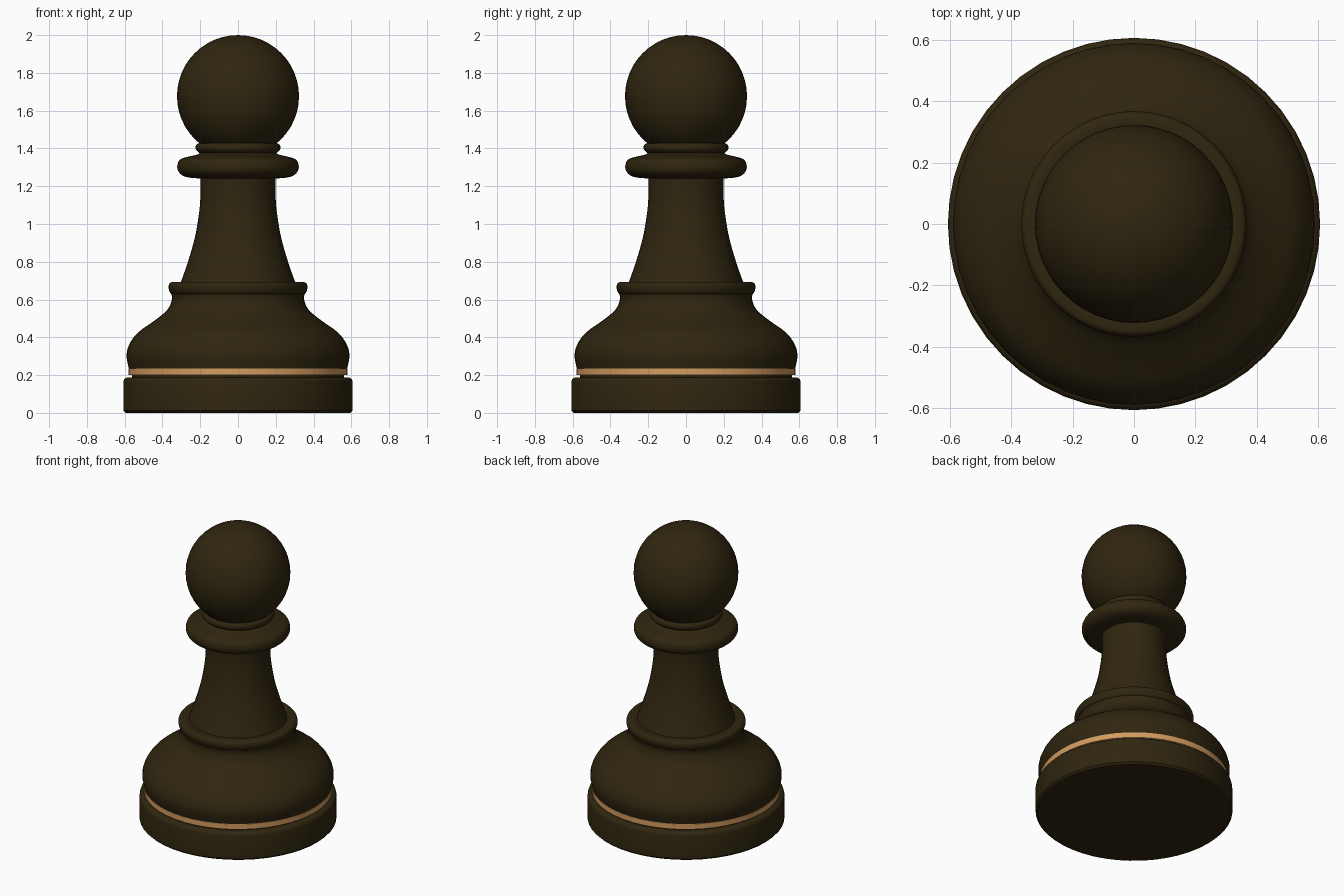
import bpy, math
from mathutils import Vector

if "Cube" in bpy.data.objects:
    bpy.data.objects.remove(bpy.data.objects["Cube"], do_unlink=True)

SIDES = 48


def material(name, rgb, roughness):
    m = bpy.data.materials.new(name)
    m.use_nodes = True
    m.diffuse_color = (*rgb, 1)
    bsdf = m.node_tree.nodes["Principled BSDF"]
    bsdf.inputs["Base Color"].default_value = (*rgb, 1)
    bsdf.inputs["Roughness"].default_value = roughness
    return m


dark_wood = material("dark_wood", (0.029, 0.019, 0.005), 0.5)
light_wood = material("light_wood", (0.65, 0.33, 0.115), 0.5)


def rounded(points, steps=4):
    """Smooth a profile by running a Catmull-Rom curve through its points."""
    p = [Vector(q) for q in points]
    p = [2 * p[0] - p[1]] + p + [2 * p[-1] - p[-2]]
    out = []
    for a, b, c, d in zip(p, p[1:], p[2:], p[3:]):
        for i in range(steps):
            t = i / steps
            out.append(0.5 * (2 * b + (c - a) * t + (2 * a - 5 * b + 4 * c - d) * t**2
                              + (3 * b - a - 3 * c + d) * t**3))
    return out + [p[-2]]


def lathe(name, profile, mat):
    """Turn a bottom-to-top (radius, height) profile about z, capped at both ends."""
    angles = [2 * math.pi * k / SIDES for k in range(SIDES)]
    verts = [(r * math.cos(a), r * math.sin(a), z) for r, z in profile for a in angles]
    faces = []
    for i in range(len(profile) - 1):
        for k in range(SIDES):
            n = (k + 1) % SIDES
            low, high = i * SIDES, (i + 1) * SIDES
            faces.append((low + k, low + n, high + n, high + k))
    faces.append(tuple(reversed(range(SIDES))))
    faces.append(tuple(range(len(verts) - SIDES, len(verts))))
    mesh = bpy.data.meshes.new(name)
    mesh.from_pydata(verts, [], faces)
    mesh.materials.append(mat)
    obj = bpy.data.objects.new(name, mesh)
    bpy.context.collection.objects.link(obj)
    smooth(obj)
    return obj


def smooth(obj):
    bpy.ops.object.select_all(action="DESELECT")
    obj.select_set(True)
    bpy.context.view_layer.objects.active = obj
    bpy.ops.object.shade_smooth_by_angle(angle=math.radians(40))


# Foot disc with softened rims
lathe("foot", [(0.595, 0), (0.607, 0.012), (0.607, 0.165), (0.603, 0.178),
               (0.59, 0.187), (0.55, 0.187)], dark_wood)

# Recessed groove and the pale inlaid band
lathe("groove", [(0.56, 0.18), (0.56, 0.21)], dark_wood)
lathe("inlay_band", [(0.581, 0.2), (0.581, 0.236)], light_wood)

# Bell-shaped body
lathe("body", rounded([(0.578, 0.235), (0.59, 0.3), (0.577, 0.36), (0.53, 0.425),
                       (0.44, 0.49), (0.375, 0.545), (0.35, 0.6), (0.355, 0.64)]), dark_wood)

# Ring at the foot of the stem
lathe("lower_ring", rounded([(0.345, 0.625), (0.36, 0.637), (0.368, 0.665),
                             (0.36, 0.688), (0.335, 0.694), (0.29, 0.69)]), dark_wood)

# Flared stem
lathe("stem", rounded([(0.305, 0.685), (0.265, 0.8), (0.228, 0.93), (0.206, 1.06),
                       (0.199, 1.15), (0.2, 1.26)]), dark_wood)

# Wide collar and the small bead above it
lathe("collar", rounded([(0.19, 1.24), (0.27, 1.248), (0.31, 1.27), (0.322, 1.305),
                         (0.308, 1.34), (0.27, 1.355), (0.215, 1.368), (0.19, 1.385)]), dark_wood)
lathe("neck_bead", rounded([(0.195, 1.37), (0.215, 1.385), (0.225, 1.402),
                            (0.215, 1.425), (0.17, 1.43)]), dark_wood)

# Ball head
bpy.ops.mesh.primitive_uv_sphere_add(segments=SIDES, ring_count=24, radius=0.323,
                                     location=(0, 0, 1.677))
head = bpy.context.object
head.name = "head"
head.data.materials.append(dark_wood)
smooth(head)
